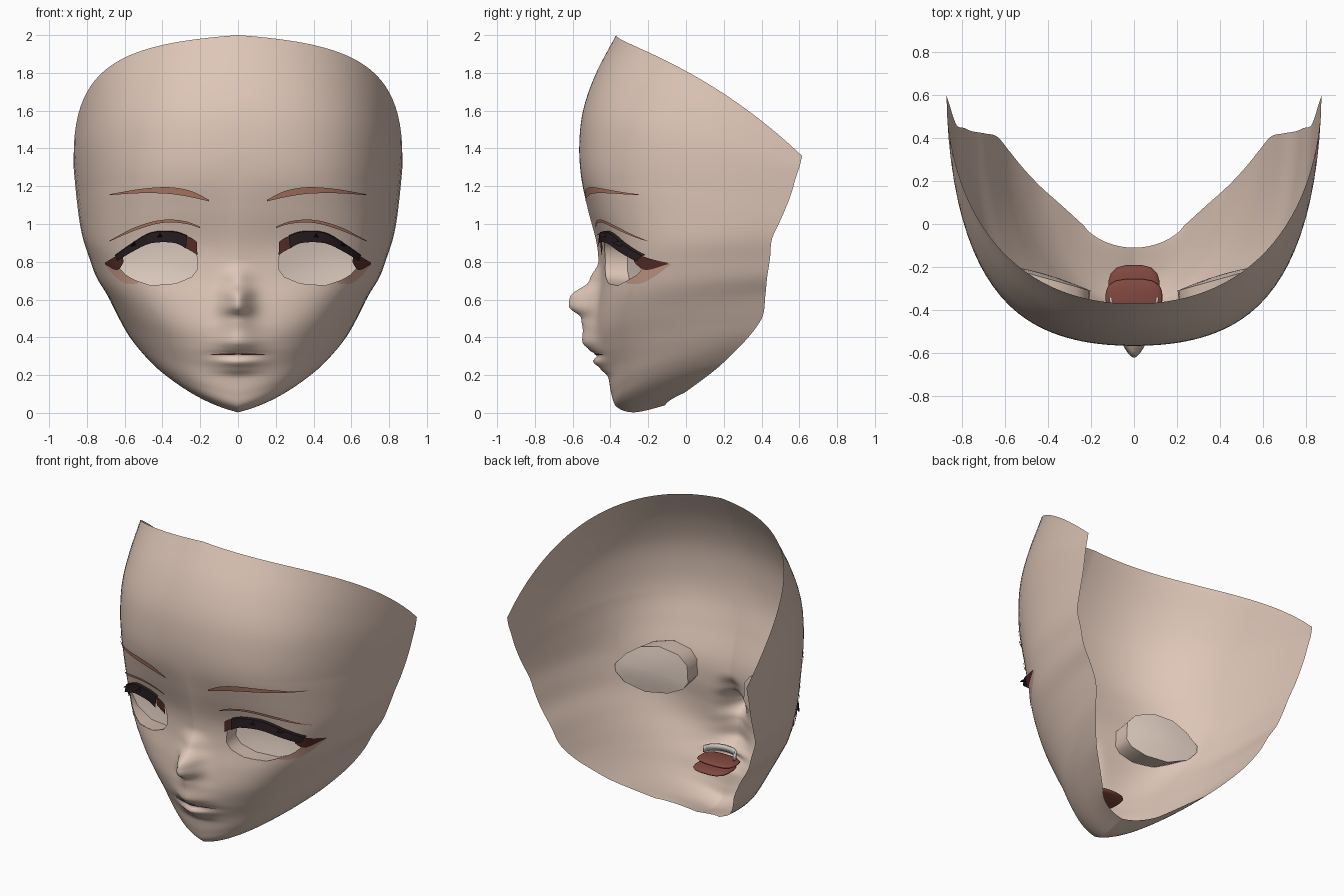
import bpy, bmesh, math
from mathutils import Vector
from mathutils.bvhtree import BVHTree

if "Cube" in bpy.data.objects:
    bpy.data.objects.remove(bpy.data.objects["Cube"])


def material(name, rgb):
    m = bpy.data.materials.new(name)
    m.diffuse_color = (*rgb, 1)
    m.use_nodes = True
    m.node_tree.nodes["Principled BSDF"].inputs["Base Color"].default_value = m.diffuse_color
    return m


SKIN = material("skin", (0.73, 0.565, 0.475))
WHITE = material("eye_beige", (0.74, 0.61, 0.53))
BLACK = material("lash_black", (0.018, 0.010, 0.012))
BROWN = material("lash_brown", (0.10, 0.028, 0.022))
BROW = material("brow_red_brown", (0.48, 0.22, 0.15))
PINK = material("corner_pink", (0.64, 0.37, 0.28))
RED = material("tongue_red", (0.22, 0.065, 0.05))
TEETH = material("teeth_grey", (0.60, 0.58, 0.54))


def spline(pts, u):
    """Catmull-Rom through tuples, u from 0 to 1."""
    n = len(pts) - 1
    i = min(int(u * n), n - 1)
    t = u * n - i
    a, b, c, d = (pts[max(0, min(n, k))] for k in (i - 1, i, i + 1, i + 2))
    return [0.5 * (2 * q + (r - p) * t + (2 * p - 5 * q + 4 * r - s) * t * t
                   + (3 * q - p - 3 * r + s) * t ** 3) for p, q, r, s in zip(a, b, c, d)]


def finish(name, bm, mats, mirror=True, smooth=True):
    me = bpy.data.meshes.new(name)
    bm.to_mesh(me)
    bm.free()
    for m in mats:
        me.materials.append(m)
    for p in me.polygons:
        p.use_smooth = smooth
    ob = bpy.data.objects.new(name, me)
    bpy.context.collection.objects.link(ob)
    if mirror:
        mod = ob.modifiers.new("mirror", "MIRROR")
        mod.merge_threshold = 0.0005
    return ob


def grid_faces(bm, rows):
    for lo, hi in zip(rows, rows[1:]):
        for i in range(len(lo) - 1):
            bm.faces.new((lo[i], lo[i + 1], hi[i + 1], hi[i]))


# --- Face shell: rows from centre line to rear edge
# centre y, z | rear edge x, y, z | side handle y, z | front handle setback
ROWS = [
    (-.11, .04, .23, -.01, .105, -.05, .09, 0),
    (-.27, .003, .34, .09, .178, -.06, .14, 0),
    (-.365, .03, .435, .175, .245, -.11, .20, 0),
    (-.395, .10, .515, .26, .328, -.16, .27, 0),
    (-.415, .20, .58, .34, .412, -.21, .36, 0),
    (-.46, .30, .635, .405, .51, -.26, .45, .02),
    (-.485, .42, .69, .42, .62, -.33, .55, .03),
    (-.48, .56, .75, .43, .72, -.39, .67, .05),
    (-.465, .72, .787, .445, .82, -.43, .79, .08),
    (-.47, .88, .82, .455, .92, -.43, .90, .08),
    (-.52, 1.08, .84, .50, 1.02, -.41, 1.06, .04),
    (-.555, 1.25, .855, .55, 1.14, -.39, 1.22, 0),
    (-.565, 1.42, .865, .58, 1.24, -.34, 1.38, 0),
    (-.545, 1.60, .87, .60, 1.30, -.25, 1.54, 0),
    (-.48, 1.79, .87, .61, 1.34, -.09, 1.70, 0),
    (-.37, 2.00, .87, .615, 1.36, .10, 1.85, 0),
]
# Nose and lips: height, protrusion, half width
BUMPS = [(.19, 0, .11), (.235, .025, .11), (.27, .045, .11), (.305, .01, .12),
         (.335, .045, .12), (.37, .07, .11), (.44, .06, .10), (.50, .07, .085),
         (.565, .142, .075), (.615, .14, .07), (.70, .045, .07), (.80, 0, .06)]


def bump(x, z):
    for (z0, p0, w0), (z1, p1, w1) in zip(BUMPS, BUMPS[1:]):
        if z0 <= z < z1:
            t = (z - z0) / (z1 - z0)
            t = t * t * (3 - 2 * t)
            return (p0 + (p1 - p0) * t) * math.exp(-(x / (w0 + (w1 - w0) * t)) ** 2)
    return 0


def row_point(r, j, t):
    yc, zc, xe, ye, ze, y2, z2, back = r
    f, g = min(1, j / 8), max(0, j - 11) / 4
    p = [Vector((0, yc, zc)), Vector(((.5 + .05 * f + .14 * g) * xe, yc + back, zc + .3 * (z2 - zc))),
         Vector(((.90 + .07 * f + .03 * g) * xe, y2, z2)), Vector((xe, ye, ze))]
    s = 1 - t
    v = p[0] * s ** 3 + p[1] * 3 * s * s * t + p[2] * 3 * s * t * t + p[3] * t ** 3
    v.y -= bump(v.x, v.z)
    return v


NR, NC = 120, 32
face = bmesh.new()
grid = []
for j in range(NR + 1):
    r = spline(ROWS, j / NR)
    grid.append([face.verts.new(row_point(r, j / 8, (i / NC) ** 1.4)) for i in range(NC + 1)])
grid_faces(face, grid)
surface = BVHTree.FromBMesh(face)


def face_y(x, z):
    hit = surface.ray_cast(Vector((max(x, .001), -2, z)), Vector((0, 1, 0)))[0]
    return hit.y if hit else 0


# --- Eye openings: cut a convex outline through the shell
EYE = [(.215, .76), (.245, .72), (.33, .685), (.46, .675), (.58, .715), (.63, .77),
       (.635, .81), (.57, .88), (.49, .93), (.38, .947), (.27, .915), (.22, .86)]
planes = []
for (x0, z0), (x1, z1) in zip(EYE, EYE[1:] + EYE[:1]):
    planes.append((Vector((x0, 0, z0)), Vector((z0 - z1, 0, x1 - x0)).normalized()))


def inside(count):
    out = []
    for f in face.faces:
        c = f.calc_center_median()
        if c.y < .1 and .1 < c.x < .75 and .6 < c.z < 1.0 and \
                all((c - o).dot(n) > 0 for o, n in planes[:count]):
            out.append(f)
    return out


for k, (o, n) in enumerate(planes):
    fs = inside(k)
    geom = fs + list({e for f in fs for e in f.edges}) + list({v for f in fs for v in f.verts})
    bmesh.ops.bisect_plane(face, geom=geom, plane_co=o, plane_no=n, dist=1e-5)
bmesh.ops.delete(face, geom=inside(len(planes)), context="FACES")
finish("face_shell", face, [SKIN])

# --- Eyes: lid wall going back, then a shallow bowl
bm = bmesh.new()
cx, cz = .425, .81
outline = []
for i, (x, z) in enumerate(EYE):
    x1, z1 = EYE[(i + 1) % len(EYE)]
    outline += [(x, z), ((x + x1) / 2, (z + z1) / 2)]
rings = []
for scale, dip in ((1, None), (1.06, 0), (.7, .010), (.35, .016), (.1, .018)):
    ring = []
    for x, z in outline:
        tall = 1 if dip is None else 1.08
        px, pz = cx + (x - cx) * scale, cz + (z - cz) * scale * tall
        plane_y = -.31 + .28 * (px - .2)
        y = face_y(x, z) if dip is None else max(plane_y + dip, face_y(px, pz) + .014)
        ring.append(bm.verts.new((px, y, pz)))
    rings.append(ring)
grid_faces(bm, [r + r[:1] for r in reversed(rings)])
bm.faces.new(rings[-1])
bmesh.ops.recalc_face_normals(bm, faces=bm.faces[:])
bm.normal_update()
if sum(f.normal.y * f.calc_area() for f in bm.faces) > 0:
    bmesh.ops.reverse_faces(bm, faces=bm.faces[:])
wall, rim = set(rings[0]), set(rings[1])
for f in bm.faces:
    f.material_index = 1 if wall & set(f.verts) else 0
for e in bm.edges:
    e.smooth = not rim >= set(e.verts)
finish("eyes", bm, [WHITE, SKIN])


# --- Thin plates laid over the face
def strip(name, upper, lower, mat, up=.012, low=.012, n=18):
    bm = bmesh.new()
    rows = []
    for pts, off in ((lower, low), (upper, up)):
        row = []
        for i in range(n + 1):
            x, z = spline(pts, i / n)
            row.append(bm.verts.new((x, face_y(x, z) - off, z)))
        rows.append(row)
    grid_faces(bm, rows)
    return finish(name, bm, [mat])


strip("eyebrows", [(.152, 1.127), (.25, 1.175), (.37, 1.195), (.52, 1.185), (.68, 1.157)],
      [(.155, 1.120), (.25, 1.142), (.37, 1.160), (.52, 1.163), (.68, 1.153)], BROW, .014, .014)
strip("lid_creases", [(.20, .985), (.28, 1.015), (.40, 1.022), (.54, .985), (.68, .912)],
      [(.20, .978), (.28, 1.002), (.40, 1.006), (.54, .968), (.68, .908)], BROW)
strip("upper_lashes", [(.27, .937), (.34, .958), (.46, .952), (.565, .892), (.65, .832)],
      [(.275, .870), (.34, .900), (.46, .898), (.565, .850), (.64, .803)], BLACK, .022, .045)
strip("lash_tops", [(.27, .940), (.34, .962), (.46, .956), (.565, .896), (.65, .836)],
      [(.27, .937), (.34, .958), (.46, .952), (.565, .892), (.65, .832)], BLACK, .002, .022)
strip("inner_lashes", [(.218, .905), (.245, .925), (.28, .940)],
      [(.215, .835), (.245, .855), (.28, .874)], BROWN, .014, .02, 6)
strip("outer_lashes", [(.615, .850), (.655, .825), (.705, .795)],
      [(.605, .800), (.640, .755), (.705, .788)], BROWN, .016, .016, 6)
strip("eye_corners", [(.53, .695), (.60, .735), (.64, .78), (.705, .795)],
      [(.53, .685), (.60, .685), (.655, .725), (.705, .785)], PINK, .006, .006, 10)
strip("mouth_line", [(0, .315), (.08, .314), (.145, .310)],
      [(0, .308), (.08, .307), (.145, .307)], BROWN, .004, .004, 10)

# Lash spikes that stick out from the upper lashes
bm = bmesh.new()
for x, z in ((.41, .925), (.55, .880)):
    y = face_y(x, z) - .02
    vs = [bm.verts.new(c) for c in ((x - .018, y, z), (x + .018, y, z), (x, y, z + .03),
                                    (x + .008, y - .055, z + .022))]
    for a, b, c in ((0, 1, 3), (1, 2, 3), (2, 0, 3)):
        bm.faces.new((vs[a], vs[b], vs[c]))
finish("lash_spikes", bm, [BLACK], smooth=False)


# --- Mouth parts behind the lips
def blob(name, loc, size, mat):
    bm = bmesh.new()
    bmesh.ops.create_uvsphere(bm, u_segments=20, v_segments=10, radius=1)
    for v in bm.verts:  # squarish plan so it reads as a tongue
        k = abs(v.co.x) ** 3 + abs(v.co.y) ** 3
        h = math.hypot(v.co.x, v.co.y)
        if k > 0:
            v.co.xy *= h / k ** (1 / 3)
        v.co = Vector(loc) + Vector(c * s for c, s in zip(v.co, size))
    finish(name, bm, [mat], mirror=False)


blob("tongue", (0, -.30, .262), (.12, .11, .022), RED)
blob("mouth_floor", (0, -.34, .292), (.132, .085, .018), RED)

bm = bmesh.new()
rows = []
for z in (.315, .355):
    rows.append([bm.verts.new((.115 * math.sin(a), -.34 - .09 * math.cos(a), z))
                 for a in [math.pi * (i / 16 - .5) for i in range(17)]])
grid_faces(bm, rows)
teeth = finish("teeth", bm, [TEETH], mirror=False)
sol = teeth.modifiers.new("thickness", "SOLIDIFY")
sol.thickness = 0.012
